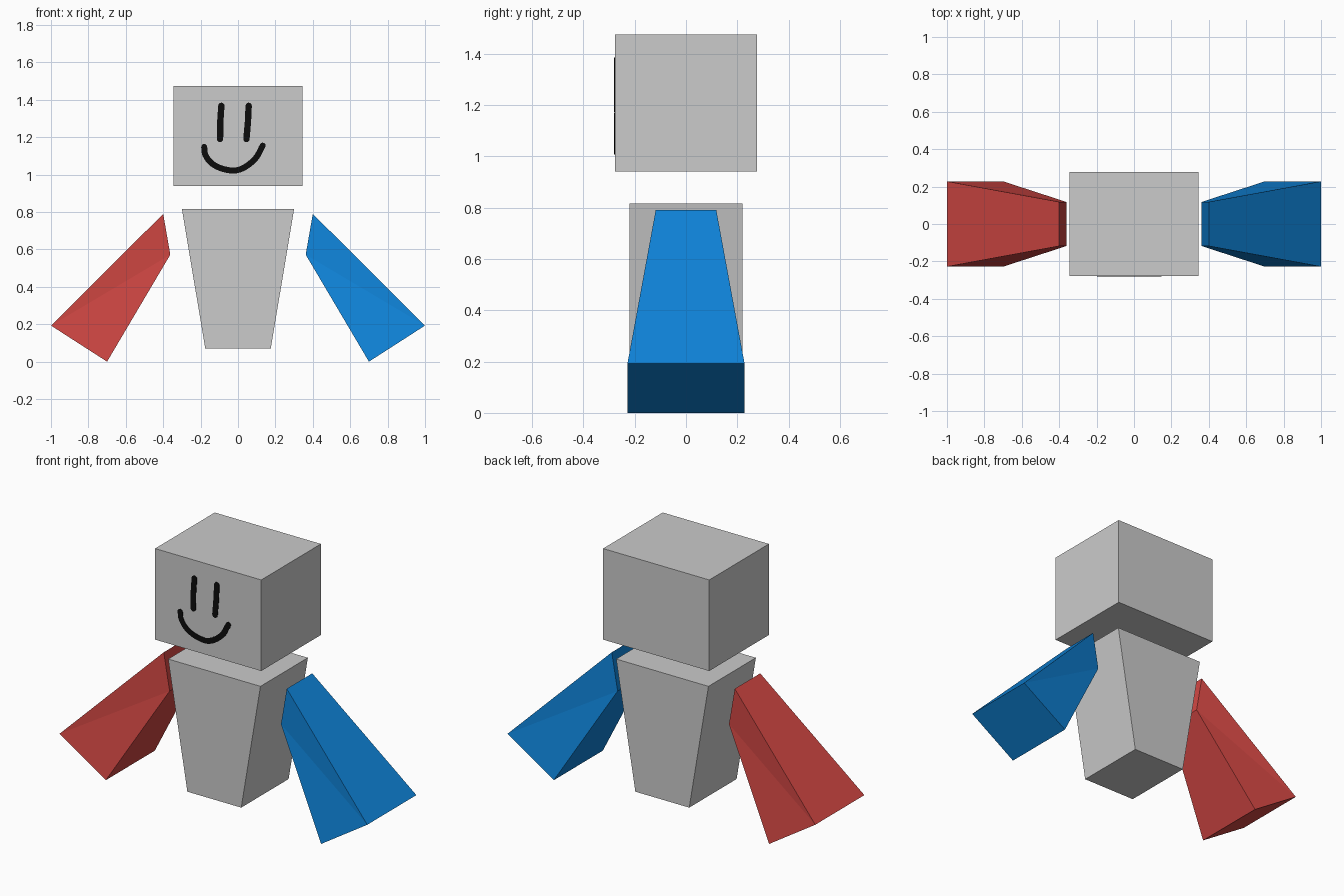
import bpy, bmesh, math
from mathutils import Vector

if "Cube" in bpy.data.objects:
    bpy.data.objects.remove(bpy.data.objects["Cube"])


def material(name, rgb):
    """Flat colour given as sRGB 0-255, stored as linear."""
    m = bpy.data.materials.new(name)
    lin = [((c / 255 + 0.055) / 1.055) ** 2.4 if c > 10 else c / 255 / 12.92 for c in rgb]
    m.diffuse_color = (*lin, 1)
    m.use_nodes = True
    m.node_tree.nodes["Principled BSDF"].inputs["Base Color"].default_value = m.diffuse_color
    return m


GREY = material("grey", (203, 203, 203))
RED = material("red", (209, 71, 67))
BLUE = material("blue", (15, 132, 218))
BLACK = material("black", (12, 12, 12))


def make_object(name, bm, mat):
    bmesh.ops.recalc_face_normals(bm, faces=bm.faces)
    me = bpy.data.meshes.new(name)
    bm.to_mesh(me)
    bm.free()
    me.materials.append(mat)
    ob = bpy.data.objects.new(name, me)
    bpy.context.collection.objects.link(ob)
    return ob


def block(name, mat, x_bottom, x_top, half_y, z0, z1):
    """Box whose width tapers from bottom to top."""
    bm = bmesh.new()
    bmesh.ops.create_cube(bm, size=2)
    for v in bm.verts:
        v.co = (v.co.x * (x_top if v.co.z > 0 else x_bottom), v.co.y * half_y,
                z1 if v.co.z > 0 else z0)
    return make_object(name, bm, mat)


def arm(name, mat, side):
    """Flared arm: narrow shoulder end, wide hand end."""
    profile = [(0.40, 0.79, 0.118), (0.362, 0.572, 0.118),
               (0.70, 0.0, 0.228), (1.0, 0.193, 0.228)]
    bm = bmesh.new()
    front = [bm.verts.new((side * x, -y, z)) for x, z, y in profile]
    back = [bm.verts.new((side * x, y, z)) for x, z, y in profile]
    for ring in (front, back):  # each side folds along one diagonal
        bm.faces.new((ring[0], ring[1], ring[3]))
        bm.faces.new((ring[1], ring[2], ring[3]))
    for i in range(4):
        j = (i + 1) % 4
        bm.faces.new((front[i], front[j], back[j], back[i]))
    return make_object(name, bm, mat)


def stroke(name, points, half_width):
    """Thin painted line with round ends on the front of the head."""
    y = -HEAD_Y - 0.003
    pts = [Vector((x, 0, z)) for x, z in points]
    n = len(pts)
    left, right = [], []
    for i, p in enumerate(pts):
        t = (pts[min(i + 1, n - 1)] - pts[max(i - 1, 0)]).normalized()
        side = Vector((-t.z, 0, t.x)) * half_width
        left.append(p + side)
        right.append(p - side)

    def cap(p, start):
        d = start - p
        out = []
        for k in range(1, 6):
            a = -math.pi * k / 6
            out.append(p + Vector((d.x * math.cos(a) - d.z * math.sin(a), 0,
                                   d.x * math.sin(a) + d.z * math.cos(a))))
        return out

    bm = bmesh.new()

    def new(p):
        return bm.verts.new((p.x, y, p.z))
    lv, rv = [new(p) for p in left], [new(p) for p in right]
    for i in range(n - 1):
        bm.faces.new((lv[i], lv[i + 1], rv[i + 1], rv[i]))
    bm.faces.new([lv[-1]] + [new(p) for p in cap(pts[-1], left[-1])] + [rv[-1]])
    bm.faces.new([rv[0]] + [new(p) for p in cap(pts[0], right[0])] + [lv[0]])
    # face the front, then thicken back into the head
    for f in bm.faces:
        f.normal_update()
        if f.normal.y > 0:
            f.normal_flip()
    ret = bmesh.ops.extrude_face_region(bm, geom=bm.faces[:], use_keep_orig=True)
    for v in ret["geom"]:
        if isinstance(v, bmesh.types.BMVert):
            v.co.y += 0.004
    return make_object(name, bm, BLACK)


def smooth_path(pts, steps=5):
    """Catmull-Rom curve through the points."""
    p = [Vector(q) for q in pts]
    p = [2 * p[0] - p[1]] + p + [2 * p[-1] - p[-2]]
    out = []
    for a, b, c, d in zip(p, p[1:], p[2:], p[3:]):
        for k in range(steps):
            t = k / steps
            out.append(0.5 * (2 * b + (c - a) * t + (2 * a - 5 * b + 4 * c - d) * t * t
                              + (3 * b - a - 3 * c + d) * t ** 3))
    return out + [p[-2]]


# Head and torso
HEAD_Y = 0.277
block("head", GREY, 0.345, 0.345, HEAD_Y, 0.94, 1.475)
block("torso", GREY, 0.175, 0.30, 0.22, 0.07, 0.816)

# Arms
arm("left_arm", BLUE, 1)
arm("right_arm", RED, -1)

# Painted face
stroke("eye_a", [(-0.089, 1.368), (-0.095, 1.28), (-0.096, 1.19)], 0.017)
stroke("eye_b", [(0.057, 1.368), (0.053, 1.28), (0.045, 1.19)], 0.017)
stroke("smile", smooth_path([(-0.181, 1.148), (-0.174, 1.105), (-0.142, 1.062),
                             (-0.088, 1.033), (-0.018, 1.022), (0.04, 1.042),
                             (0.096, 1.09), (0.132, 1.155)]), 0.016)
